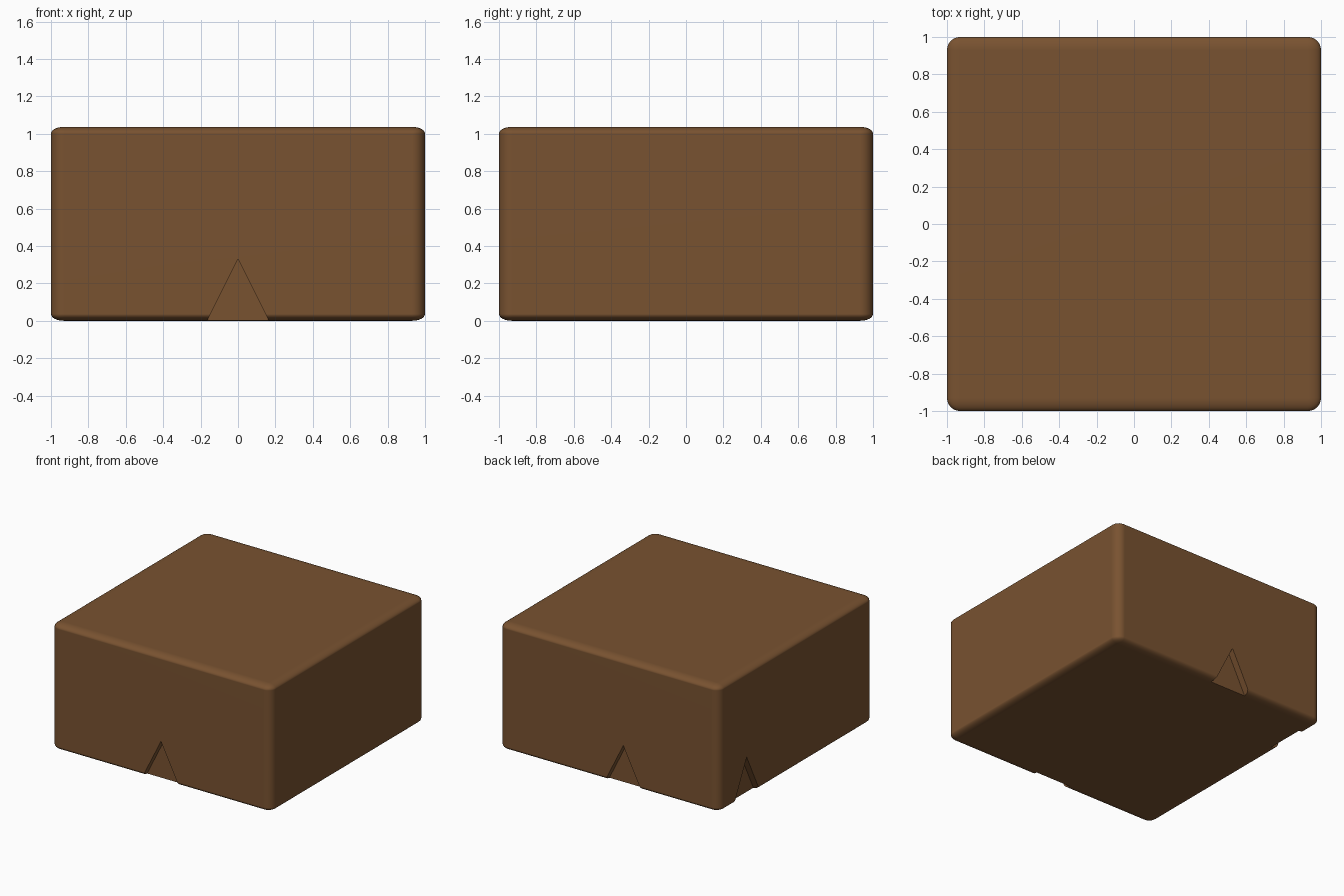
import bpy, bmesh, math
from mathutils import Matrix

if "Cube" in bpy.data.objects:
    bpy.data.objects.remove(bpy.data.objects["Cube"])

H = 1.037          # block height
DEPTH = 0.055      # how far notches go in
HALF, PEAK = 0.165, 0.33

mat = bpy.data.materials.new("brown")
mat.diffuse_color = (0.19, 0.085, 0.03, 1)
mat.use_nodes = True
mat.node_tree.nodes["Principled BSDF"].inputs["Base Color"].default_value = mat.diffuse_color


def make_object(name, bm):
    bmesh.ops.recalc_face_normals(bm, faces=bm.faces)
    mesh = bpy.data.meshes.new(name)
    bm.to_mesh(mesh)
    bm.free()
    ob = bpy.data.objects.new(name, mesh)
    bpy.context.collection.objects.link(ob)
    mesh.materials.append(mat)
    return ob


# rounded block: bevelled cube, squashed so the bevel squashes too
bm = bmesh.new()
bmesh.ops.create_cube(bm, size=2)
bmesh.ops.bevel(bm, geom=bm.edges[:], offset=0.07, segments=6,
                profile=0.5, affect='EDGES')
bmesh.ops.scale(bm, vec=(1, 1, H / 2), verts=bm.verts)
bmesh.ops.translate(bm, vec=(0, 0, H / 2), verts=bm.verts)
block = make_object("block", bm)


# triangular prism cutter, made on the front face then turned to its side
def notch_cutter(offset, angle):
    bm = bmesh.new()
    low = 0.1
    wide = HALF * (1 + low / PEAK)
    profile = [(-wide, -low), (wide, -low), (0, PEAK)]
    face = bm.faces.new([bm.verts.new((x + offset, -1.2, z)) for x, z in profile])
    ext = bmesh.ops.extrude_face_region(bm, geom=[face])
    moved = [v for v in ext["geom"] if isinstance(v, bmesh.types.BMVert)]
    bmesh.ops.translate(bm, vec=(0, 0.2 + DEPTH, 0), verts=moved)
    bmesh.ops.rotate(bm, cent=(0, 0, 0), verts=bm.verts,
                     matrix=Matrix.Rotation(math.radians(angle), 3, 'Z'))
    ob = make_object("notch_cutter", bm)
    ob.hide_render = True
    return ob


# front, back and left notches
bpy.context.view_layer.objects.active = block
for offset, angle in [(0, 0), (0.13, 180), (-0.64, -90)]:
    cutter = notch_cutter(offset, angle)
    mod = block.modifiers.new("notch", 'BOOLEAN')
    mod.object = cutter
    mod.operation = 'DIFFERENCE'
    mod.solver = 'EXACT'
    bpy.ops.object.modifier_apply(modifier=mod.name)
    bpy.data.objects.remove(cutter)

# smooth rounded edges, flat sides
bpy.ops.object.select_all(action='DESELECT')
block.select_set(True)
bpy.ops.object.shade_smooth_by_angle(angle=math.radians(30))
weighted = block.modifiers.new("flat_sides", 'WEIGHTED_NORMAL')
weighted.keep_sharp = True
